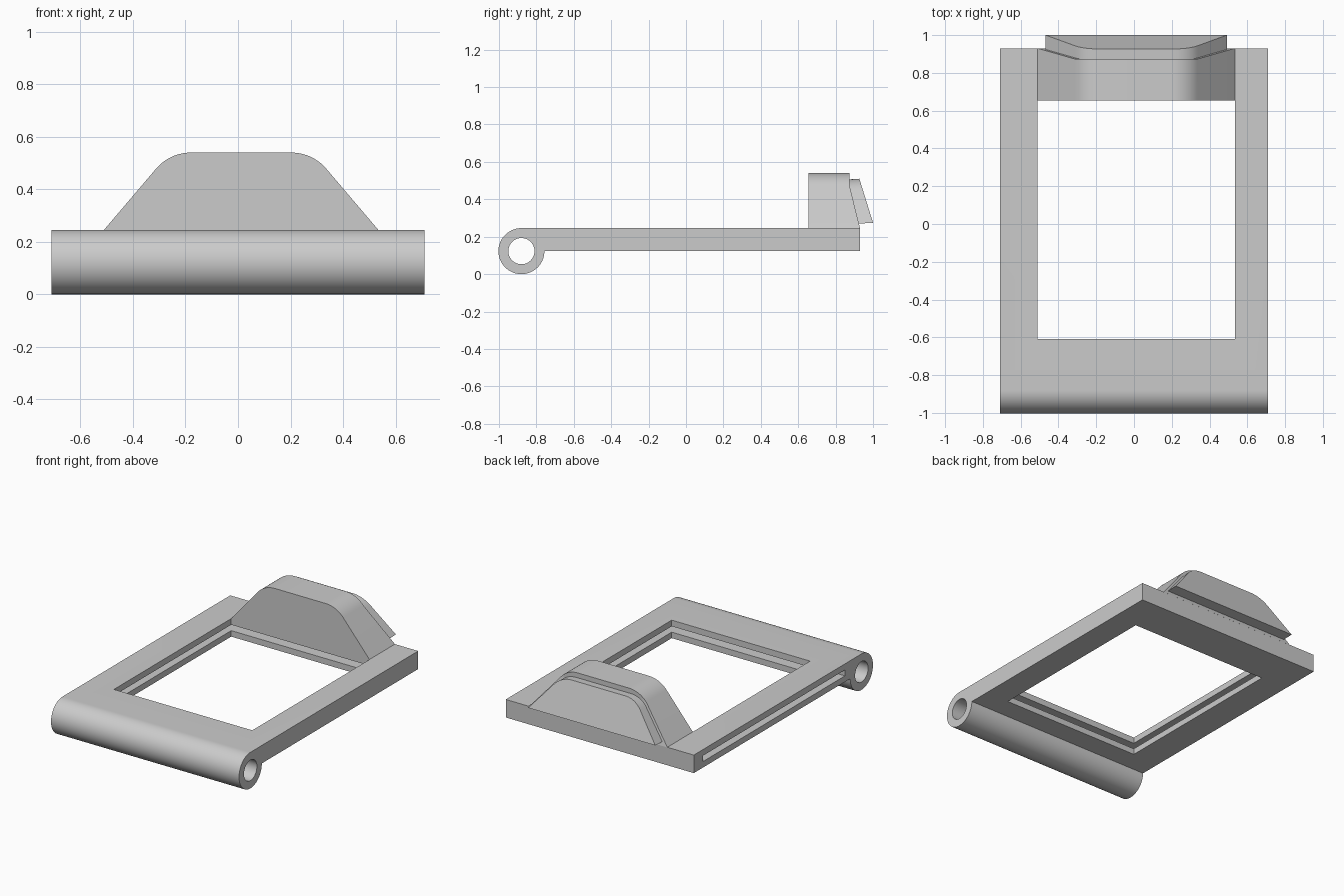
import bpy
import bmesh
import math

cube = bpy.data.objects.get("Cube")
if cube:
    bpy.data.objects.remove(cube, do_unlink=True)

grey = bpy.data.materials.new("light_grey")
grey.use_nodes = True
grey.diffuse_color = (0.6, 0.6, 0.6, 1)
grey.node_tree.nodes["Principled BSDF"].inputs["Base Color"].default_value = (0.6, 0.6, 0.6, 1)

CENTRE_X = 0.012      # window and pad sit slightly off centre
HALF_X = 0.71
THICK = 0.123         # slab thickness and barrel radius
BARREL_Y = -0.88


def arc(cu, cv, radius, start, end, steps):
    """Points on an arc, angles in degrees."""
    angles = [math.radians(start + (end - start) * i / steps) for i in range(steps + 1)]
    return [(cu + radius * math.cos(a), cv + radius * math.sin(a)) for a in angles]


def loft(name, ring_a, ring_b, split_ends=False):
    """Solid between two matching rings of 3D points."""
    bm = bmesh.new()
    a = [bm.verts.new(p) for p in ring_a]
    b = [bm.verts.new(p) for p in ring_b]
    n = len(a)
    for i in range(n):
        j = (i + 1) % n
        bm.faces.new((a[i], a[j], b[j], b[i]))
    for ring in (a, b):
        if split_ends:    # lower band and upper cap as separate planes
            bm.faces.new((ring[0], ring[1], ring[-2], ring[-1]))
            bm.faces.new(ring[1:-1])
        else:
            bm.faces.new(ring)
    bmesh.ops.recalc_face_normals(bm, faces=bm.faces)
    mesh = bpy.data.meshes.new(name)
    bm.to_mesh(mesh)
    bm.free()
    mesh.materials.append(grey)
    obj = bpy.data.objects.new(name, mesh)
    bpy.context.collection.objects.link(obj)
    return obj


def prism_x(name, profile, x0, x1):
    """Extrude a (y, z) profile along x."""
    return loft(name, [(x0, y, z) for y, z in profile], [(x1, y, z) for y, z in profile])


def box(name, x0, x1, y0, y1, z0, z1):
    return prism_x(name, [(y0, z0), (y1, z0), (y1, z1), (y0, z1)], x0, x1)


def cut(obj, cutters):
    """Subtract the cutters, then delete them."""
    for cutter in cutters:
        cutter.hide_render = True
        mod = obj.modifiers.new("cut", "BOOLEAN")
        mod.operation = "DIFFERENCE"
        mod.solver = "EXACT"
        mod.object = cutter
    bpy.context.view_layer.update()
    graph = bpy.context.evaluated_depsgraph_get()
    mesh = bpy.data.meshes.new_from_object(obj.evaluated_get(graph))
    obj.modifiers.clear()
    obj.data = mesh
    for cutter in cutters:
        bpy.data.objects.remove(cutter, do_unlink=True)


def smooth(obj):
    bpy.ops.object.select_all(action="DESELECT")
    obj.select_set(True)
    bpy.context.view_layer.objects.active = obj
    bpy.ops.object.shade_smooth_by_angle(angle=math.radians(30))


def arch(half_base, z0, top, radius, slope=49.6):
    """(x, z) outline with slanted sides and rounded top corners."""
    s = math.radians(slope)
    corner = half_base - (top - z0) / math.tan(s)
    flat = corner - radius * math.tan(s / 2)
    right = [(half_base, z0)] + arc(flat, top - radius, radius, 90 - slope, 90, 10)
    both = right + [(-x, z) for x, z in reversed(right)]
    return [(x + CENTRE_X, z) for x, z in both]


# Frame: flat slab running into a hinge barrel
profile = [(0.93, THICK), (0.93, 2 * THICK)]
profile += arc(BARREL_Y, THICK, THICK, 90, 360, 54)
frame = prism_x("frame_with_hinge_barrel", profile, -HALF_X, HALF_X)

# Pin bore, window, and slide-in slot open on one side
cut(frame, [
    prism_x("bore_cutter", arc(BARREL_Y, THICK, 0.07, 0, 354, 59), -1, 1),
    box("window_cutter", -0.51, 0.535, -0.61, 0.655, 0.05, 0.4),
    box("slot_cutter", -0.8, 0.62, -0.70, 0.83, 0.164, 0.204),
])
smooth(frame)

# Grip block: straight front, back leaning outwards below the rounded corners
outline = arch(0.523, 0.245, 0.54, 0.173)
bend = outline[1][1]
front = [(x, 0.655, z) for x, z in outline]
back = [(x, 0.873 + 0.245 * max(0, bend - z), z) for x, z in outline]
smooth(loft("grip_block", front, back, split_ends=True))

# Tilted plate behind the grip block
outline = arch(0.48, 0.274, 0.51, 0.16)
inner = [(x, 0.865 + 0.2 * (0.51 - z), z - 0.004) for x, z in outline]
outer = [(x, 0.927 + 0.31 * (0.51 - z), z) for x, z in outline]
smooth(loft("back_plate", inner, outer))
